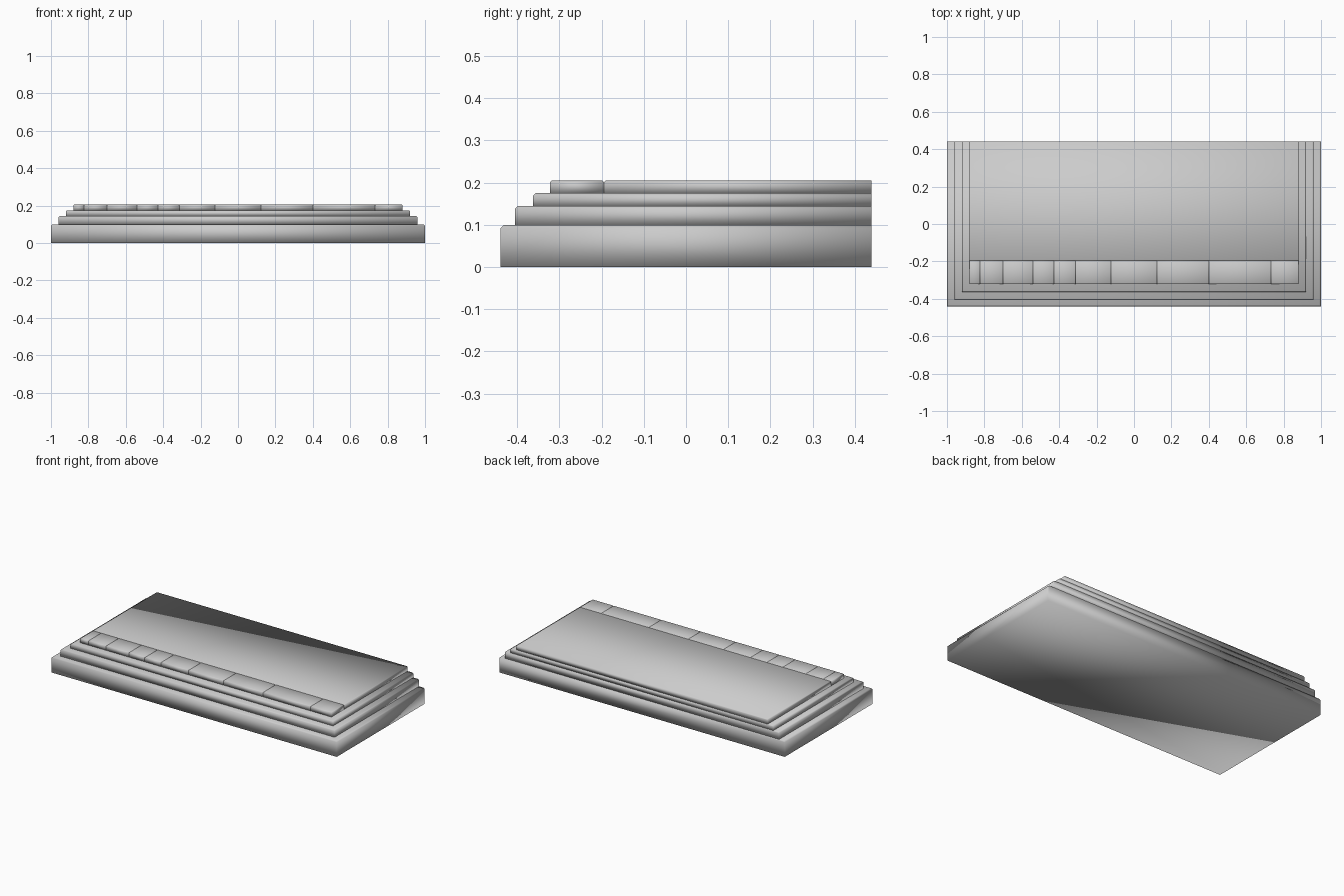
import bpy
import bmesh

if "Cube" in bpy.data.objects:
    bpy.data.objects.remove(bpy.data.objects["Cube"])

BACK = 0.44


def block(name, x0, x1, y0, y1, z0, z1, bevel, bevel_back=False):
    """Smooth-shaded block with its top edges chamfered (back edge optional)."""
    bm = bmesh.new()
    bmesh.ops.create_cube(bm, size=1)
    for v in bm.verts:
        v.co.x = x1 if v.co.x > 0 else x0
        v.co.y = y1 if v.co.y > 0 else y0
        v.co.z = z1 if v.co.z > 0 else z0
    edges = []
    for e in bm.edges:
        a, b = (v.co for v in e.verts)
        on_top = min(a.z, b.z) > z1 - 1e-5
        on_back = min(a.y, b.y) > y1 - 1e-5
        if on_top and (bevel_back or not on_back):
            edges.append(e)
    bmesh.ops.bevel(bm, geom=edges, offset=bevel, segments=1,
                    profile=0.5, affect='EDGES')
    for f in bm.faces:
        f.smooth = True
    bmesh.ops.recalc_face_normals(bm, faces=bm.faces)
    mesh = bpy.data.meshes.new(name)
    bm.to_mesh(mesh)
    bm.free()
    obj = bpy.data.objects.new(name, mesh)
    bpy.context.collection.objects.link(obj)
    return obj


# Stepped tiers, flush at the back: name, half width, front y, bottom, top, chamfer
tiers = [
    ("base_step", 1.00, -0.44, 0.000, 0.100, 0.008),
    ("second_step", 0.96, -0.405, 0.100, 0.145, 0.006),
    ("third_step", 0.92, -0.363, 0.145, 0.175, 0.006),
    ("top_slab", 0.88, -0.195, 0.175, 0.205, 0.004),
]
for name, half, front, z0, z1, bevel in tiers:
    block(name, -half, half, front, BACK, z0, z1, bevel)

# Row of edging stones of varied length along the front of the top slab
joints = [-0.88, -0.823, -0.70, -0.54, -0.428, -0.313,
          -0.123, 0.123, 0.40, 0.733, 0.88]
for i, (x0, x1) in enumerate(zip(joints, joints[1:])):
    block(f"edging_stone_{i + 1}", x0, x1, -0.322, -0.195,
          0.175, 0.205, 0.004, bevel_back=True)
